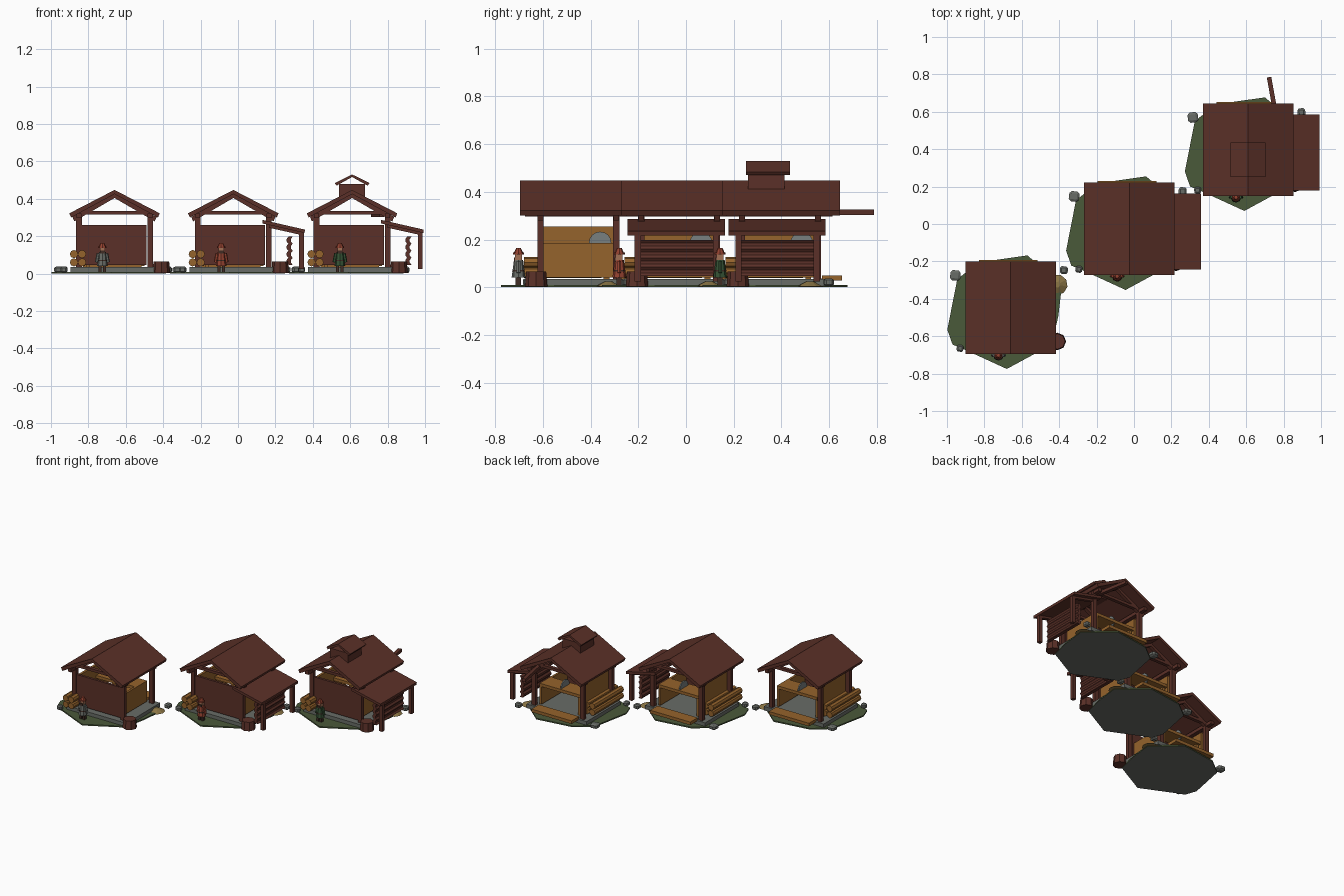
import bpy, bmesh, math, random
from mathutils import Vector, Matrix

if "Cube" in bpy.data.objects:
    bpy.data.objects.remove(bpy.data.objects["Cube"])

random.seed(4)


def material(name, rgb):
    m = bpy.data.materials.new(name)
    m.diffuse_color = (*rgb, 1)
    m.use_nodes = True
    m.node_tree.nodes["Principled BSDF"].inputs["Base Color"].default_value = m.diffuse_color
    return m


WOOD = material("dark red wood", (0.105, 0.030, 0.021))
TAN = material("cut timber", (0.30, 0.125, 0.025))
STONE = material("stone", (0.14, 0.15, 0.135))
GRASS = material("grass", (0.068, 0.10, 0.042))
STEEL = material("blade steel", (0.19, 0.215, 0.215))
SAWDUST = material("sawdust", (0.26, 0.18, 0.06))
RED = material("red cloth", (0.30, 0.055, 0.03))
GREEN = material("green cloth", (0.035, 0.085, 0.035))
SKIN = material("skin", (0.36, 0.16, 0.09))
DARK = material("dark leather", (0.05, 0.025, 0.018))

origin = Vector((0, 0, 0))  # centre of the hut being built


def finish(name, bm, mat):
    bmesh.ops.recalc_face_normals(bm, faces=bm.faces)
    me = bpy.data.meshes.new(name)
    bm.to_mesh(me)
    bm.free()
    me.materials.append(mat)
    ob = bpy.data.objects.new(name, me)
    ob.location = origin
    bpy.context.collection.objects.link(ob)
    return ob


def box(name, x0, x1, y0, y1, z0, z1, mat):
    bm = bmesh.new()
    bmesh.ops.create_cube(bm, size=1, matrix=Matrix.LocRotScale(
        Vector((x0 + x1, y0 + y1, z0 + z1)) / 2, None, Vector((x1 - x0, y1 - y0, z1 - z0))))
    return finish(name, bm, mat)


def prism(name, pts, y0, y1, mat):
    """Extrude an x-z outline along y."""
    bm = bmesh.new()
    face = bm.faces.new([bm.verts.new((x, y0, z)) for x, z in pts])
    ext = bmesh.ops.extrude_face_region(bm, geom=[face])
    bmesh.ops.translate(bm, vec=(0, y1 - y0, 0),
                        verts=[v for v in ext["geom"] if isinstance(v, bmesh.types.BMVert)])
    return finish(name, bm, mat)


def cylinder(name, a, b, r1, r2, n, mat):
    a, b = Vector(a), Vector(b)
    bm = bmesh.new()
    rot = (b - a).to_track_quat('Z', 'Y')
    bmesh.ops.create_cone(bm, cap_ends=True, segments=n, radius1=r1, radius2=r2, depth=(b - a).length,
                          matrix=Matrix.LocRotScale((a + b) / 2, rot, None))
    return finish(name, bm, mat)


def gable(name, half, apex, eave, thick, y0, y1):
    """Two sloping roof slabs as one bent outline."""
    prism(name, [(-half, eave), (0, apex), (half, eave),
                 (half - 0.01, eave - thick), (0, apex - thick), (-half + 0.01, eave - thick)], y0, y1, WOOD)


def rock(x, y, s):
    bm = bmesh.new()
    bmesh.ops.create_cube(bm, size=1)
    bmesh.ops.bevel(bm, geom=bm.edges[:], offset=0.22, segments=1, affect='EDGES')
    bmesh.ops.transform(bm, verts=bm.verts, matrix=Matrix.LocRotScale(
        Vector((x, y, 0.021)), Matrix.Rotation(random.uniform(-.15, .15), 3, 'Z').to_quaternion(),
        Vector((s, s, 0.032))))
    finish("rock", bm, STONE)


def ground():
    outline = [(0.09, 0.277), (-0.17, 0.24), (-0.285, 0.15), (-0.338, -0.12), (-0.31, -0.2),
               (-0.26, -0.22), (-0.02, -0.33), (0.22, -0.2), (0.255, -0.05), (0.275, 0.12)]
    bm = bmesh.new()
    f = bm.faces.new([bm.verts.new((x, y, 0)) for x, y in outline])
    ext = bmesh.ops.extrude_face_region(bm, geom=[f])
    bmesh.ops.translate(bm, vec=(0, 0, 0.009),
                        verts=[v for v in ext["geom"] if isinstance(v, bmesh.types.BMVert)])
    ob = finish("grass_patch", bm, GRASS)
    ob.data.materials.append(STONE)
    for p in ob.data.polygons:
        if p.normal.z < -0.9:
            p.material_index = 1


def worker(coat):
    x, y = -0.065, -0.257
    for s in (-1, 1):
        box("leg", x + s * .012 - .008, x + s * .012 + .008, y - .012, y + .01, .009, .05, DARK)
        cylinder("arm", (x + s * .031, y, .06), (x + s * .022, y, .108), .009, .009, 6, coat)
    cylinder("coat", (x, y, .04), (x, y, .115), .029, .019, 8, coat)
    cylinder("belt", (x, y, .066), (x, y, .073), .0265, .0255, 8, DARK)
    box("head", x - .014, x + .014, y - .015, y + .014, .113, .142, SKIN)
    box("beard", x - .012, x + .012, y - .02, y - .012, .108, .124, DARK)
    cylinder("hat_brim", (x, y, .138), (x, y, .145), .023, .023, 8, RED)
    cylinder("hat", (x, y, .145), (x, y, .164), .019, .010, 8, RED)


def hut():
    ground()
    box("foundation", -.235, .235, -.2, .18, .006, .034, STONE)
    # Timber frame
    for x in (-.19, .19):
        for y in (-.165, .153):
            box("post", x - .015, x + .015, y - .013, y + .013, .03, .341, WOOD)
        box("side_beam", x - .013, x + .013, -.23, .215, .296, .32, WOOD)
    for y in (-.165, .153):
        box("tie_beam", -.2, .2, y - .012, y + .012, .316, .335, WOOD)
        gable("rafters", .225, .428, .303, .024, y - .012, y + .012)
    gable("main_roof", .242, .447, .322, .022, -.25, .245)
    # Walls and inside of the workshop
    box("front_wall", -.177, .17, -.172, -.155, .045, .26, WOOD)
    box("left_wall", -.175, -.158, -.155, .14, .04, .255, TAN)
    box("saw_table_top", -.155, .155, .02, .14, .165, .186, TAN)
    box("saw_table_side", .145, .16, -.153, .14, .04, .186, TAN)
    box("saw_table_leg", -.15, -.13, .1, .125, .034, .165, TAN)
    cylinder("saw_blade", (-.004, .085, .186), (.004, .085, .186), .047, .047, 16, STEEL)
    box("back_step", -.17, .145, .17, .253, .028, .05, TAN)
    # Stacked logs beside the left wall
    for x in (-.217, -.174):
        for z in (.06, .104):
            cylinder("log", (x, -.235, z), (x, .09, z), .022, .022, 8, TAN)
    # Yard details
    cylinder("chopping_stump", (.25, -.183, .004), (.25, -.183, .065), .047, .042, 8, WOOD)
    cylinder("sawdust_heap", (.25, .12, .004), (.25, .12, .024), .055, .015, 9, SAWDUST)
    rock(-.295, .17, .055)
    rock(-.27, -.22, .036)
    rock(.285, .198, .042)


def lean_to():
    prism("lean_to_roof", [(.155, .287), (.383, .235), (.381, .217), (.155, .268)], -.222, .185, WOOD)
    for y in (-.18, .148):
        box("lean_to_post", .352, .377, y - .013, y + .013, .025, .225, WOOD)
        prism("lean_to_rafter", [(.19, .262), (.36, .224), (.36, .207), (.19, .245)], y - .01, y + .01, WOOD)
    # Wavy board screen between the posts
    n = 12
    wave = [(.006 * math.cos(i * math.pi / 1.5), .047 + .15 * i / n) for i in range(n + 1)]
    prism("board_screen", [(.288 + w, z) for w, z in wave] + [(.311 + w, z) for w, z in wave[::-1]],
          -.17, .138, WOOD)


def cupola_and_hoist():
    box("cupola_base", -.07, .07, -.14, .013, .405, .48, WOOD)
    gable("cupola_roof", .093, .53, .484, .014, -.148, .035)
    # Hoist beam leaving the back of the roof
    bm = bmesh.new()
    a, b = Vector((.158, .13, .314)), Vector((.112, .385, .314))
    bmesh.ops.create_cube(bm, size=1, matrix=Matrix.LocRotScale(
        (a + b) / 2, (b - a).to_track_quat('Y', 'Z'), Vector((.024, (b - a).length, .022))))
    finish("hoist_beam", bm, WOOD)


# Three huts in a diagonal row, each more developed than the last
for i, coat in enumerate((STONE, RED, GREEN)):
    origin = Vector((-.66 + .635 * i, -.445 + .4225 * i, 0))
    hut()
    worker(coat)
    if i > 0:
        lean_to()
    if i > 1:
        cupola_and_hoist()
